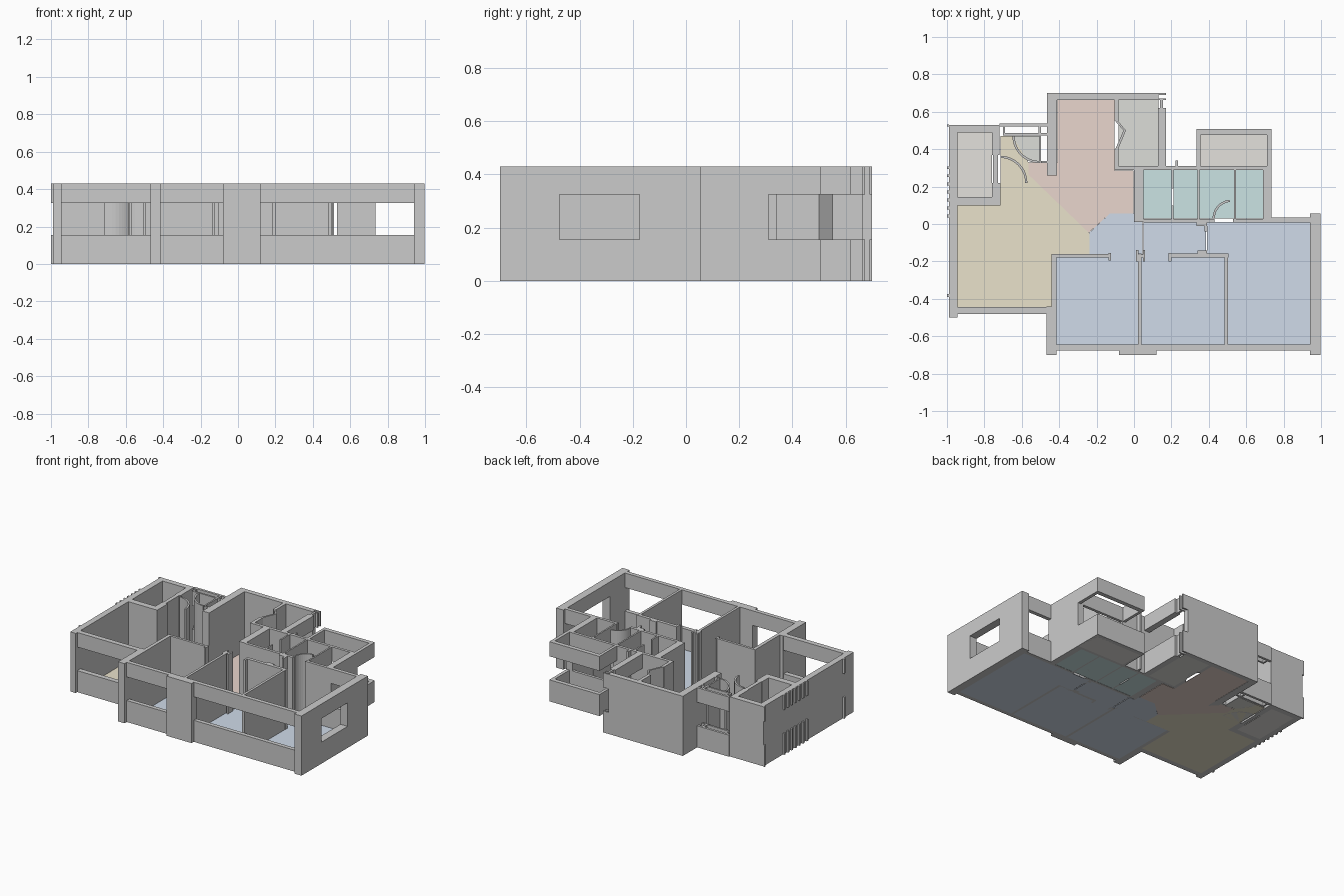
import bpy, bmesh, math

H = 0.43              # wall height
SILL, HEAD = 0.155, 0.325


def finish(bm, name, color=None):
    bmesh.ops.recalc_face_normals(bm, faces=bm.faces)
    me = bpy.data.meshes.new(name)
    bm.to_mesh(me)
    bm.free()
    ob = bpy.data.objects.new(name, me)
    bpy.context.collection.objects.link(ob)
    if color:
        mat = bpy.data.materials.get(color[0]) or bpy.data.materials.new(color[0])
        mat.diffuse_color = color[1]
        me.materials.append(mat)
    return ob


def prism(bm, pts, z0, z1):
    lo = [bm.verts.new((x, y, z0)) for x, y in pts]
    hi = [bm.verts.new((x, y, z1)) for x, y in pts]
    bm.faces.new(lo[::-1])
    bm.faces.new(hi)
    n = len(pts)
    for i in range(n):
        j = (i + 1) % n
        bm.faces.new((lo[i], lo[j], hi[j], hi[i]))


def rect(x0, x1, y0, y1):
    return [(x0, y0), (x1, y0), (x1, y1), (x0, y1)]


def walls(name, rects):
    bm = bmesh.new()
    for r in rects:
        prism(bm, rect(*r), 0, H)
    return finish(bm, name)


def window_walls(name, rects):
    # parapet below and lintel above an open strip
    bm = bmesh.new()
    for r in rects:
        prism(bm, rect(*r), 0, SILL)
        prism(bm, rect(*r), HEAD, H)
    return finish(bm, name)


def floor(name, color, *polys):
    bm = bmesh.new()
    for p in polys:
        prism(bm, p, 0, 0.003)
    return finish(bm, name, color)


def arc_points(cx, cy, r, a0, a1, n=10):
    return [(cx + r * math.cos(math.radians(a0 + (a1 - a0) * i / n)),
             cy + r * math.sin(math.radians(a0 + (a1 - a0) * i / n))) for i in range(n + 1)]


def door_swing(name, cx, cy, r, a0, a1, t=0.012):
    bm = bmesh.new()
    prism(bm, arc_points(cx, cy, r, a0, a1) + arc_points(cx, cy, r - t, a1, a0), 0, H)
    return finish(bm, name)


BLUE = ("blue_floor", (0.63, 0.71, 0.82, 1))
YELLOW = ("yellow_floor", (0.82, 0.76, 0.60, 1))
ORANGE = ("orange_floor", (0.82, 0.67, 0.61, 1))
TEAL = ("teal_floor", (0.60, 0.77, 0.77, 1))
WARM = ("warm_grey_floor", (0.77, 0.75, 0.72, 1))
GREY = ("grey_floor", (0.72, 0.73, 0.69, 1))

# floors
floor("living_floor", YELLOW,
      [(-0.95, -0.445), (-0.44, -0.445), (-0.44, -0.16), (-0.238, -0.16), (-0.238, -0.05),
       (-0.565, 0.265), (-0.565, 0.33), (-0.65, 0.47), (-0.715, 0.47), (-0.715, 0.10), (-0.95, 0.10)])
floor("dining_floor", ORANGE,
      [(-0.41, 0.665), (-0.105, 0.665), (-0.105, 0.285), (-0.003, 0.285), (-0.003, 0.055),
       (-0.13, 0.055), (-0.245, -0.05), (-0.565, 0.265), (-0.565, 0.33), (-0.41, 0.33)])
floor("hall_floor", BLUE,
      [(-0.238, -0.16), (0.045, -0.16), (0.045, 0.01), (0, 0.01), (0, 0.055), (-0.13, 0.055), (-0.238, -0.045)],
      rect(0.05, 0.385, -0.16, 0.01))
floor("bedroom_floors", BLUE, rect(-0.415, 0.022, -0.645, -0.16), rect(0.04, 0.485, -0.645, -0.16),
      [(0.503, -0.645), (0.94, -0.645), (0.94, 0.01), (0.39, 0.01), (0.39, -0.16), (0.503, -0.16)])
floor("bath_floors", TEAL, rect(0.05, 0.2, 0.03, 0.29), rect(0.21, 0.34, 0.03, 0.29),
      rect(0.35, 0.535, 0.03, 0.29), rect(0.545, 0.69, 0.03, 0.29))
floor("service_floor", GREY, rect(-0.082, 0.13, 0.31, 0.665))
floor("storage_floor", WARM, rect(-0.95, -0.76, 0.14, 0.49))
floor("balcony_floor", WARM, rect(0.345, 0.73, 0.31, 0.5))
# grey quarter-circle pads under the door swings
floor("door_swing_pads", GREY, [(-0.505, 0.47)] + arc_points(-0.505, 0.47, 0.142, 180, 270),
      [(-0.715, 0.22)] + arc_points(-0.715, 0.22, 0.142, 0, 90))

# outer walls
walls("west_walls", [(-0.988, -0.945, -0.50, 0.53), (-0.945, -0.72, 0.49, 0.53),
                     (-0.945, -0.715, 0.10, 0.145), (-0.76, -0.715, 0.145, 0.22),
                     (-0.755, -0.728, 0.22, 0.37), (-0.76, -0.72, 0.37, 0.49)])
walls("front_pillars", [(-0.467, -0.415, -0.70, -0.44), (-0.44, -0.415, -0.44, -0.16),
                        (-0.08, 0.12, -0.70, -0.645)])
walls("dining_walls", [(-0.465, -0.412, 0.26, 0.70), (-0.412, 0.13, 0.663, 0.70)])
bm = bmesh.new()
# east wall with a framed opening
for y0, y1, z0, z1 in [(-0.70, -0.475, 0, H), (-0.175, 0.055, 0, H),
                       (-0.475, -0.175, 0, SILL), (-0.475, -0.175, HEAD, H)]:
    prism(bm, rect(0.94, 0.997, y0, y1), z0, z1)
finish(bm, "east_wall")

window_walls("front_window_walls", [(-0.945, -0.467, -0.482, -0.445), (-0.415, -0.08, -0.675, -0.645),
                                    (0.12, 0.94, -0.675, -0.645)])
window_walls("back_window_wall", [(0.735, 0.94, 0.008, 0.035)])
window_walls("service_window_wall", [(0.128, 0.172, 0.31, 0.62), (0.14, 0.155, 0.62, 0.663),
                                     (0.13, 0.172, 0.663, 0.672), (0.13, 0.172, 0.69, 0.70)])
window_walls("balcony_parapet", [(0.335, 0.735, 0.477, 0.508), (0.335, 0.355, 0.31, 0.477),
                                 (0.712, 0.735, 0.31, 0.477)])
window_walls("entry_window_walls", [(-0.72, -0.465, 0.52, 0.537), (-0.70, -0.465, 0.474, 0.487),
                                    (-0.70, -0.69, 0.487, 0.52), (-0.51, -0.497, 0.487, 0.52)])
walls("entry_wall", [(-0.508, -0.497, 0.335, 0.474), (-0.497, -0.465, 0.325, 0.338)])

# inner walls
walls("bedroom_walls", [(0.022, 0.04, -0.645, -0.17), (0.485, 0.503, -0.645, -0.18),
                        (-0.415, -0.13, -0.178, -0.16), (-0.135, -0.122, -0.195, -0.155),
                        (0.01, 0.06, -0.18, -0.162), (0.012, 0.024, -0.20, -0.14), (0.048, 0.06, -0.20, -0.14),
                        (0.19, 0.505, -0.18, -0.157), (0.185, 0.2, -0.2, -0.155),
                        (0.34, 0.39, -0.157, -0.142), (0.335, 0.39, -0.01, 0.008), (0.378, 0.392, -0.04, -0.01)])
walls("bath_walls", [(0.0, 0.05, 0.012, 0.31), (0.05, 0.43, 0.008, 0.028), (0.53, 0.69, 0.008, 0.028),
                     (0.69, 0.735, 0.008, 0.31), (0.05, 0.36, 0.29, 0.31), (0.20, 0.211, 0.19, 0.29),
                     (0.20, 0.211, 0.028, 0.1), (0.34, 0.351, 0.028, 0.29), (0.535, 0.546, 0.028, 0.29),
                     (0.222, 0.236, 0.31, 0.34)])
window_walls("bath_window_wall", [(0.36, 0.69, 0.29, 0.31)])
walls("service_walls", [(-0.105, 0.172, 0.288, 0.31), (-0.105, -0.082, 0.31, 0.40),
                        (-0.105, -0.082, 0.55, 0.663)])

# folded service door
bm = bmesh.new()
prism(bm, [(-0.1, 0.55), (-0.085, 0.55), (-0.043, 0.50), (-0.085, 0.40), (-0.1, 0.40), (-0.056, 0.50)], 0, H)
finish(bm, "folding_door")

# swinging doors
door_swing("entry_door_swing", -0.505, 0.47, 0.145, 180, 270)
door_swing("storage_door_swing", -0.715, 0.22, 0.145, 0, 90)
door_swing("bath_door_swing", 0.52, 0.03, 0.1, 95, 180)

# small fins along the west face
window_walls("west_fins", [(-1.0, -0.988, 0.035 + 0.043 * i, 0.05 + 0.043 * i) for i in range(7)]
             + [(-1.0, -0.988, -0.39, -0.375), (-1.0, -0.988, 0.52, 0.532)])
